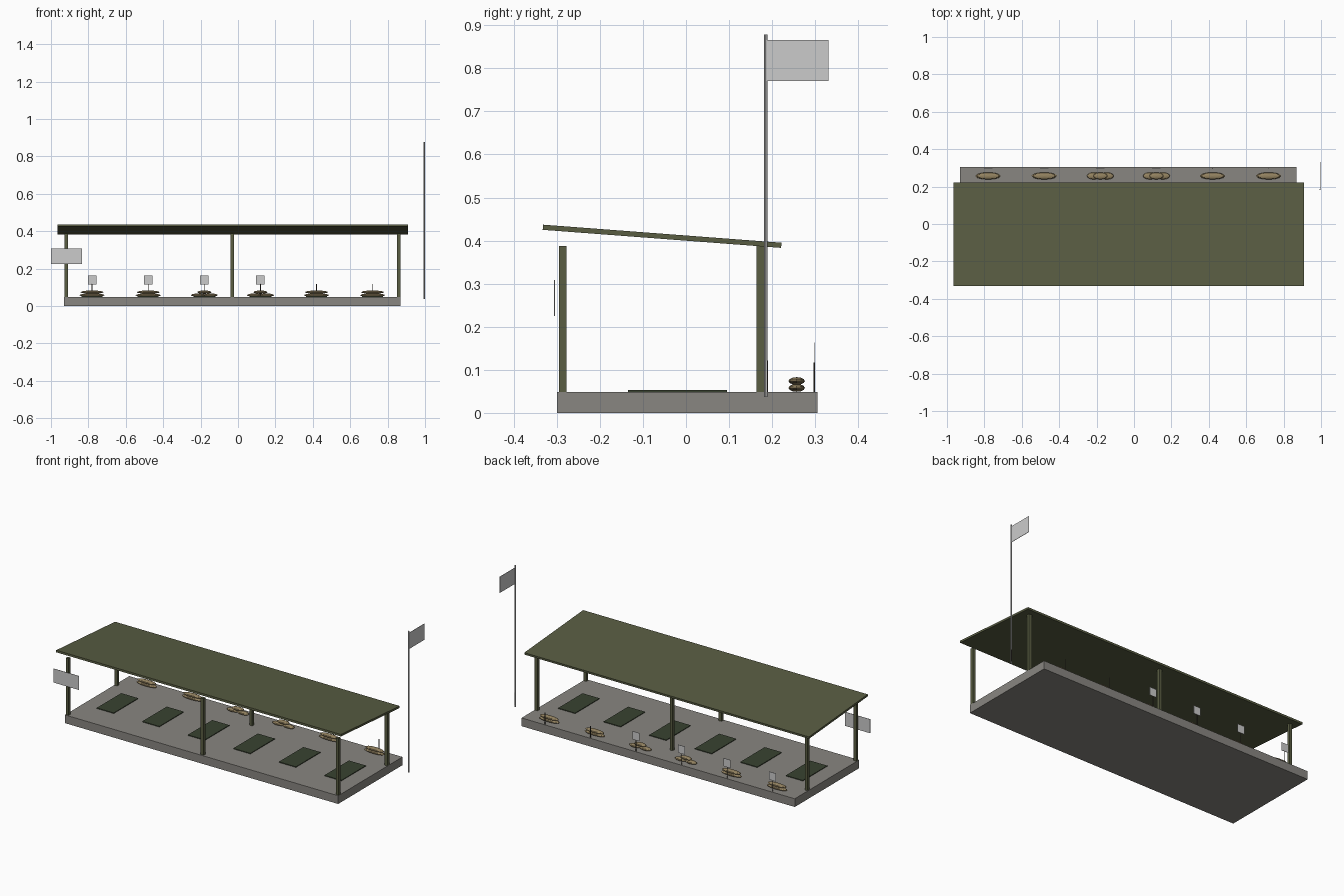
import bpy, math

if "Cube" in bpy.data.objects:
    bpy.data.objects.remove(bpy.data.objects["Cube"])


def material(name, color):
    m = bpy.data.materials.new(name)
    m.diffuse_color = (*color, 1)
    m.use_nodes = True
    m.node_tree.nodes["Principled BSDF"].inputs["Base Color"].default_value = m.diffuse_color
    return m


olive = material("olive paint", (0.10, 0.11, 0.055))
mat_green = material("mat green", (0.04, 0.055, 0.03))
tan = material("sandbag tan", (0.30, 0.23, 0.12))
concrete = material("concrete", (0.25, 0.24, 0.22))
dark = material("dark stake", (0.06, 0.05, 0.04))


def finish(ob, name, mat):
    ob.name = name
    if mat:
        ob.data.materials.append(mat)
    return ob


def box(name, x, y, z, mat=None):
    """Box from (min, max) pairs."""
    bpy.ops.mesh.primitive_cube_add(
        size=1, location=[(a + b) / 2 for a, b in (x, y, z)])
    ob = bpy.context.object
    ob.scale = [b - a for a, b in (x, y, z)]
    bpy.ops.object.transform_apply(location=False, rotation=False, scale=True)
    return finish(ob, name, mat)


def rod(name, x, y, z0, z1, r, mat=None):
    bpy.ops.mesh.primitive_cylinder_add(
        vertices=8, radius=r, depth=z1 - z0, location=(x, y, (z0 + z1) / 2))
    return finish(bpy.context.object, name, mat)


def bag(name, x, z, length):
    bpy.ops.mesh.primitive_uv_sphere_add(
        segments=12, ring_count=6, radius=1, location=(x, 0.257, z))
    ob = bpy.context.object
    ob.scale = (length, 0.019, 0.009)
    bpy.ops.object.transform_apply(location=False, rotation=False, scale=True)
    return finish(ob, name, tan)


# Floor slab
box("floor_slab", (-0.93, 0.87), (-0.30, 0.305), (0, 0.049), concrete)

# Sloping roof
roof = box("roof", (-0.965, 0.91), (-0.333, 0.222), (0.404, 0.416), olive)
roof.rotation_euler.x = -math.atan2(0.042, 0.555)

# Roof posts
for x in (-0.919, -0.03, 0.86):
    for y, side in ((-0.286, "front"), (0.173, "back")):
        box(side + "_post", (x - 0.009, x + 0.009), (y - 0.009, y + 0.009),
            (0.049, 0.387), olive)

# Firing lanes: mat, sandbag rest, stake, and number board on the first four
for i in range(6):
    x = -0.78 + 0.3 * i
    box("floor_mat", (x - 0.056, x + 0.056), (-0.135, 0.095),
        (0.049, 0.053), mat_green)
    if i in (2, 3):
        bag("lower_sandbag", x - 0.034, 0.058, 0.038)
        bag("lower_sandbag", x + 0.034, 0.058, 0.038)
        bag("upper_sandbag", x, 0.074, 0.038)
    else:
        bag("lower_sandbag", x, 0.058, 0.068)
        bag("upper_sandbag", x, 0.074, 0.062)
    rod("lane_stake", x, 0.298, 0.049, 0.117, 0.002, dark)
    if i < 4:
        box("lane_board", (x - 0.023, x + 0.023), (0.298, 0.300),
            (0.115, 0.163))

# Notice board on the left front post
box("notice_board", (-1.0, -0.833), (-0.306, -0.304), (0.225, 0.308))

# Flagpole and flag
rod("flag_pole", 0.995, 0.185, 0.037, 0.878, 0.004)
rod("pole_stake", 0.995, 0.188, 0.049, 0.122, 0.002, dark)
box("flag", (0.994, 0.996), (0.186, 0.331), (0.770, 0.866))
